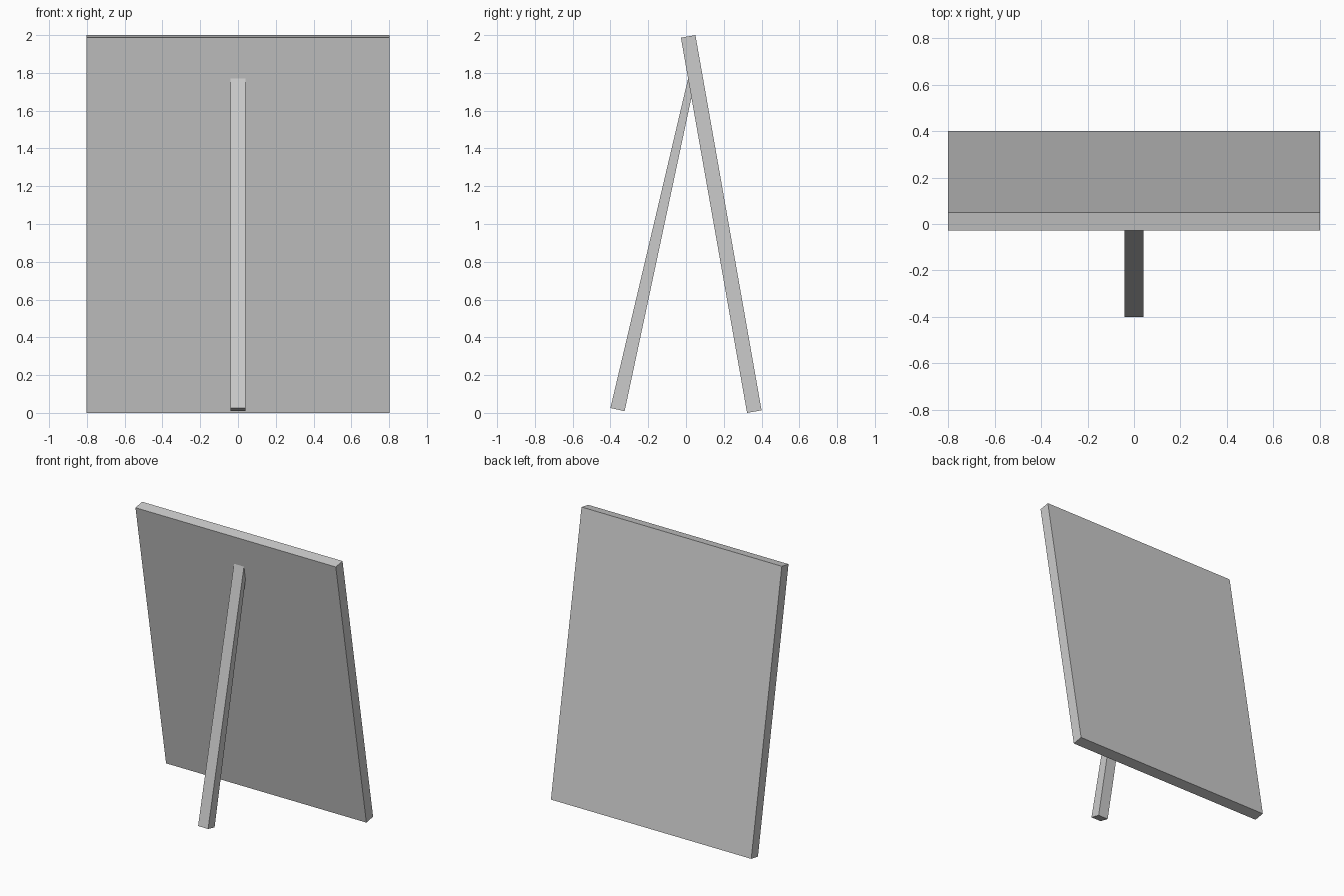
import bpy, bmesh
from math import sin, cos, radians

if "Cube" in bpy.data.objects:
    bpy.data.objects.remove(bpy.data.objects["Cube"])


def extrude_profile(name, profile, half_width):
    """Extrude a closed (y, z) side profile symmetrically along x."""
    bm = bmesh.new()
    face = bm.faces.new([bm.verts.new((-half_width, y, z)) for y, z in profile])
    ext = bmesh.ops.extrude_face_region(bm, geom=[face])
    moved = [v for v in ext["geom"] if isinstance(v, bmesh.types.BMVert)]
    bmesh.ops.translate(bm, verts=moved, vec=(2 * half_width, 0, 0))
    bmesh.ops.recalc_face_normals(bm, faces=bm.faces)
    mesh = bpy.data.meshes.new(name)
    bm.to_mesh(mesh)
    bm.free()
    obj = bpy.data.objects.new(name, mesh)
    bpy.context.collection.objects.link(obj)
    return obj


# Leaning board: a slab tilted 10 degrees
tilt, length, thick = radians(10), 2.017, 0.078
y0 = 0.4 - thick * cos(tilt)


def board_point(along, across):
    return (y0 - along * sin(tilt) + across * cos(tilt),
            along * cos(tilt) + across * sin(tilt))


extrude_profile("board", [board_point(0, 0), board_point(0, thick),
                          board_point(length, thick), board_point(length, 0)], 0.803)

# Support leg: tapers upward and is mitred flush against the board
extrude_profile("support_leg", [(-0.40, 0.026), (-0.325, 0.009),
                                board_point(1.67 / cos(tilt), 0),
                                board_point(1.77 / cos(tilt), 0)], 0.04)
